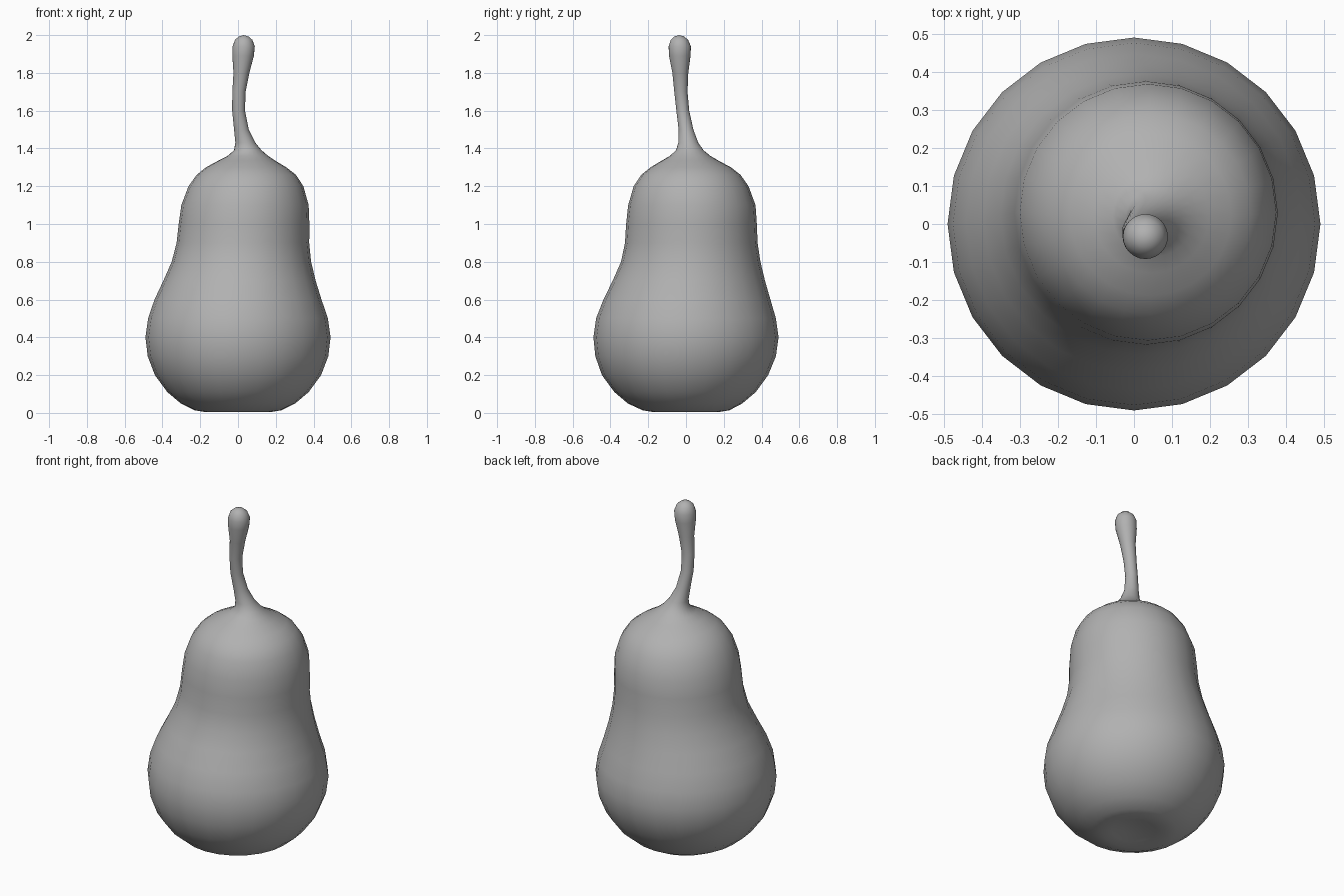
import bpy, bmesh
from math import cos, sin, pi

SIDES = 24

# Cross-sections: height, centre x, centre y, radius
BODY = [
    (0.022, 0.00, 0.00, 0.06), (0.012, 0.00, 0.00, 0.12), (0.004, 0.00, 0.00, 0.17),
    (0.014, 0.00, 0.00, 0.23), (0.05, 0.00, -0.005, 0.303), (0.11, 0.00, -0.005, 0.374),
    (0.20, 0.00, -0.005, 0.44), (0.30, 0.00, -0.002, 0.478), (0.40, 0.00, 0.00, 0.49),
    (0.50, 0.00, 0.00, 0.476), (0.60, 0.00, 0.005, 0.442), (0.70, 0.008, 0.015, 0.403),
    (0.80, 0.018, 0.025, 0.369), (0.90, 0.026, 0.028, 0.351), (1.00, 0.032, 0.029, 0.346),
    (1.10, 0.037, 0.031, 0.337), (1.20, 0.042, 0.027, 0.304), (1.26, 0.044, 0.026, 0.263),
    (1.30, 0.043, 0.025, 0.213), (1.335, 0.046, 0.022, 0.151)]
STEM = [
    (1.36, 0.052, 0.022, 0.108), (1.39, 0.052, 0.02, 0.073), (1.43, 0.039, 0.012, 0.053),
    (1.50, 0.018, 0.00, 0.039), (1.60, 0.003, -0.017, 0.034), (1.70, 0.005, -0.027, 0.035),
    (1.80, 0.018, -0.03, 0.042), (1.89, 0.027, -0.033, 0.057), (1.94, 0.030, -0.033, 0.059),
    (1.975, 0.030, -0.035, 0.046), (1.993, 0.030, -0.036, 0.025)]

# Pear: one continuous skin lofted through body and stem sections
bm = bmesh.new()
rings = [[bm.verts.new((cx + r * cos(2 * pi * i / SIDES), cy + r * sin(2 * pi * i / SIDES), z))
          for i in range(SIDES)] for z, cx, cy, r in BODY + STEM]
for a, b in zip(rings, rings[1:]):
    for i in range(SIDES):
        j = (i + 1) % SIDES
        bm.faces.new((a[i], a[j], b[j], b[i]))

# Dimple floor and stem tip
floor = bm.verts.new((0, 0, 0.025))
tip = bm.verts.new((0.03, -0.036, 2.0))
for i in range(SIDES):
    j = (i + 1) % SIDES
    bm.faces.new((floor, rings[0][j], rings[0][i]))
    bm.faces.new((tip, rings[-1][i], rings[-1][j]))

bmesh.ops.recalc_face_normals(bm, faces=bm.faces)
for f in bm.faces:
    f.smooth = True
mesh = bpy.data.meshes.new("pear")
bm.to_mesh(mesh)
bm.free()
pear = bpy.data.objects.new("pear", mesh)
bpy.context.collection.objects.link(pear)

# Darker grey skin
skin = bpy.data.materials.new("dark_grey")
skin.diffuse_color = (0.44, 0.44, 0.44, 1)
mesh.materials.append(skin)
